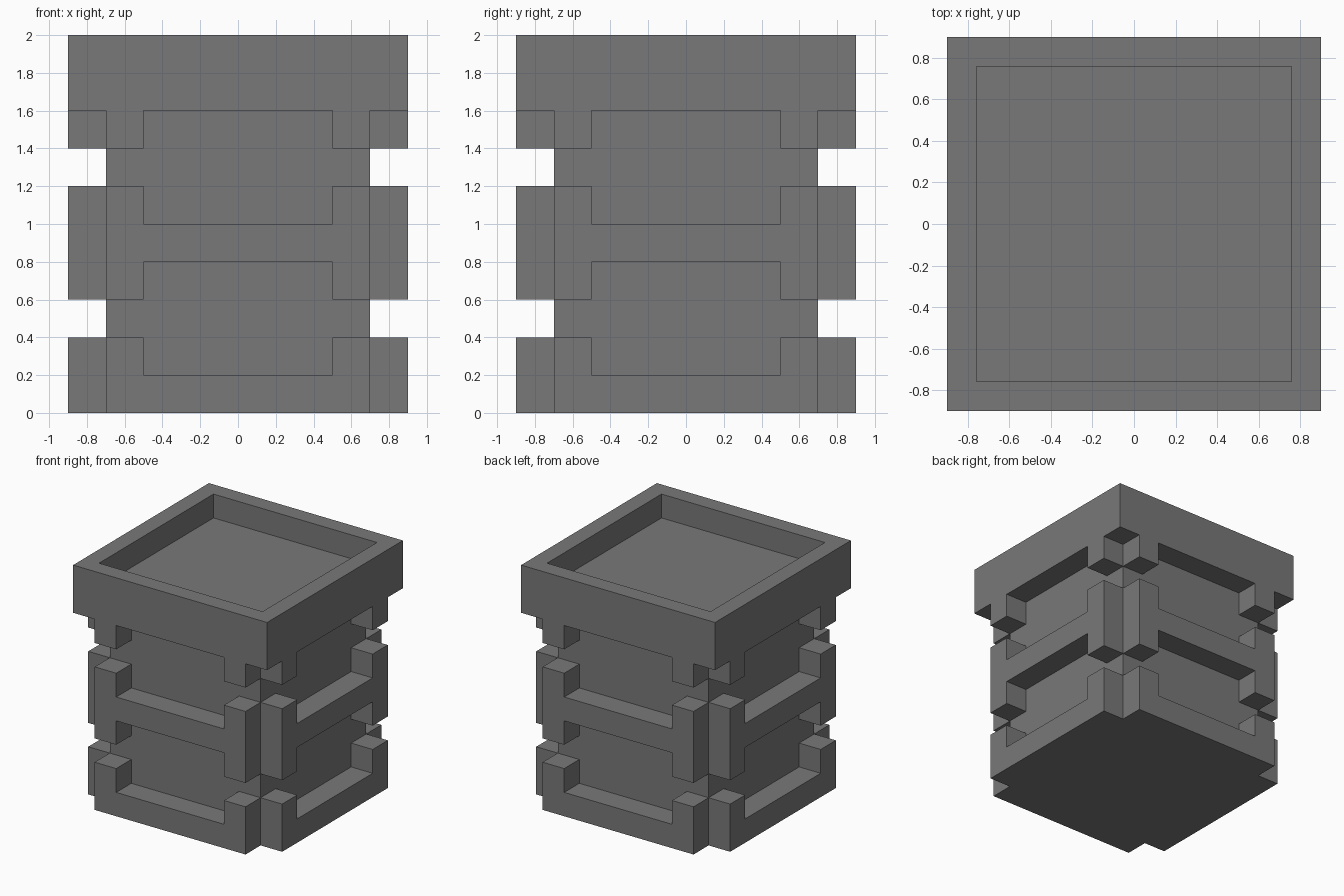
import bpy, bmesh, math
from mathutils import Matrix, Vector

cube = bpy.data.objects.get("Cube")
if cube:
    bpy.data.objects.remove(cube, do_unlink=True)

# Single stone grey
stone = bpy.data.materials.new("stone_grey")
stone.use_nodes = True
grey = (0.19, 0.19, 0.19, 1)
stone.diffuse_color = grey
bsdf = stone.node_tree.nodes["Principled BSDF"]
bsdf.inputs["Base Color"].default_value = grey
bsdf.inputs["Roughness"].default_value = 0.9

CORE, OUTER, ARM = 0.7, 0.9, 0.5   # half widths


def finish(name, bm):
    bmesh.ops.recalc_face_normals(bm, faces=bm.faces)
    mesh = bpy.data.meshes.new(name)
    bm.to_mesh(mesh)
    bm.free()
    mesh.materials.append(stone)
    obj = bpy.data.objects.new(name, mesh)
    bpy.context.collection.objects.link(obj)
    return obj


def box(half, low, high):
    bm = bmesh.new()
    bmesh.ops.create_cube(bm, size=1)
    bmesh.ops.scale(bm, verts=bm.verts, vec=(2 * half, 2 * half, high - low))
    bmesh.ops.translate(bm, verts=bm.verts, vec=(0, 0, (low + high) / 2))
    return bm


def panel(name, outline, turn):
    """Extrude an (x, z) outline outward from the core, on one of four sides."""
    bm = bmesh.new()
    face = bm.faces.new([bm.verts.new((x, -CORE, z)) for x, z in outline])
    out = bmesh.ops.extrude_face_region(bm, geom=[face], use_keep_orig=True)
    moved = [v for v in out["geom"] if isinstance(v, bmesh.types.BMVert)]
    bmesh.ops.translate(bm, verts=moved, vec=(0, CORE - OUTER, 0))
    bm.transform(Matrix.Rotation(turn * math.pi / 2, 4, 'Z'))
    finish(name, bm)


def mirrored(half):
    return half + [(-x, z) for x, z in reversed(half)]


# Central block
finish("core", box(CORE, 0, 1.6))

# Lid with a sunken square tray
bm = box(OUTER, 1.6, 2)
top = max(bm.faces, key=lambda f: f.calc_center_median().z)
bmesh.ops.inset_region(bm, faces=[top], thickness=OUTER - CORE)
rim = bmesh.ops.extrude_face_region(bm, geom=[top])
floor = [v for v in rim["geom"] if isinstance(v, bmesh.types.BMVert)]
bmesh.ops.translate(bm, verts=floor, vec=(0, 0, -0.2))
if top.is_valid:
    bmesh.ops.delete(bm, geom=[top], context='FACES_ONLY')
finish("lid", bm)

# Raised bands: U at the base, H in the middle, short prongs below the lid
base_band = mirrored([(CORE, 0), (CORE, 0.4), (ARM, 0.4), (ARM, 0.2)])
middle_band = mirrored([(ARM, 0.8), (ARM, 0.6), (CORE, 0.6),
                        (CORE, 1.2), (ARM, 1.2), (ARM, 1.0)])
prong = [(ARM, 1.4), (CORE, 1.4), (CORE, 1.6), (ARM, 1.6)]
for turn, side in enumerate(("front", "left", "back", "right")):
    panel(side + "_base_band", base_band, turn)
    panel(side + "_middle_band", middle_band, turn)
    panel(side + "_prong_a", prong, turn)
    panel(side + "_prong_b", [(-x, z) for x, z in prong], turn)
